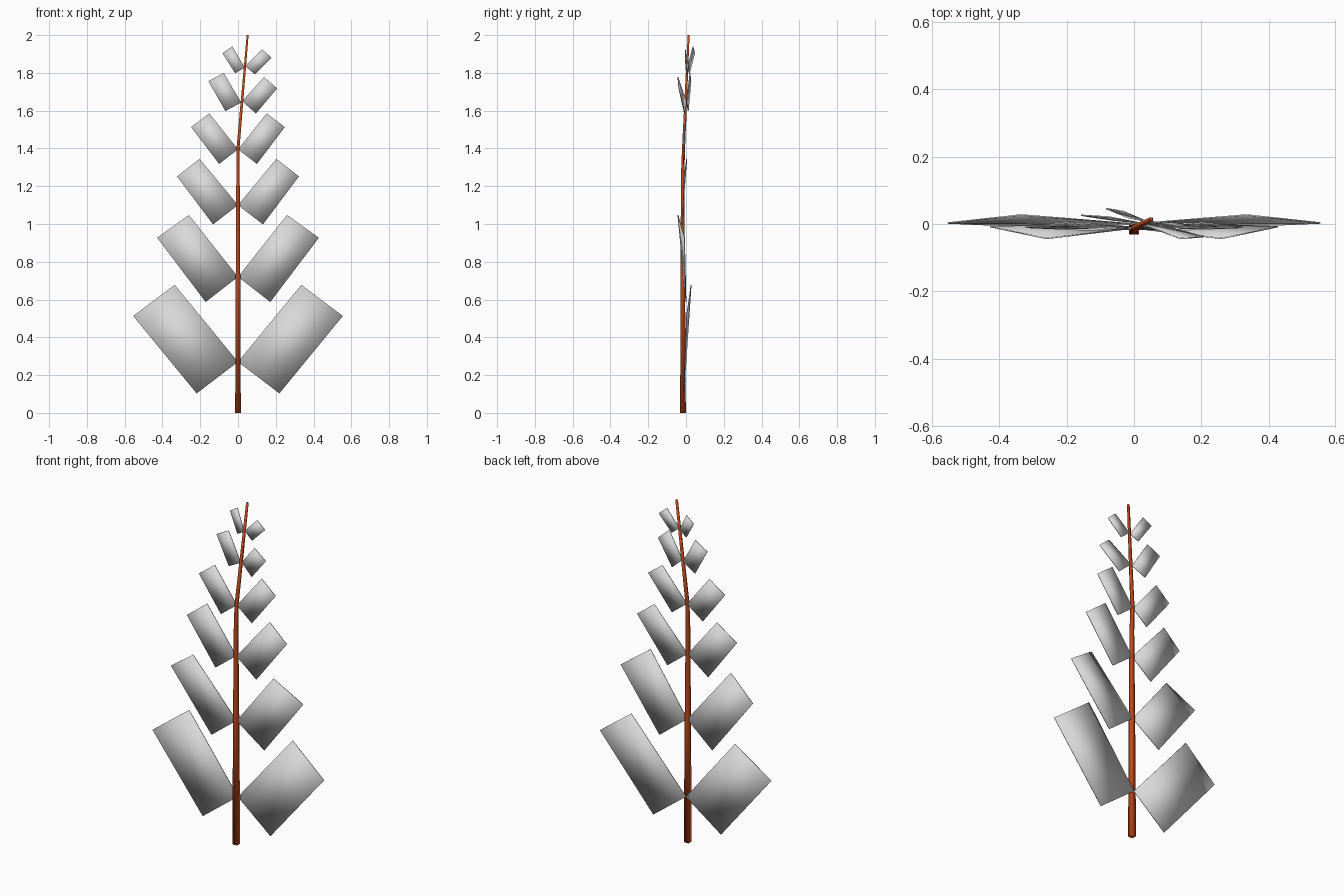
import bpy
import bmesh
from mathutils import Vector

cube = bpy.data.objects.get("Cube")
if cube:
    bpy.data.objects.remove(cube, do_unlink=True)


def make_material(name, rgb):
    mat = bpy.data.materials.new(name)
    mat.use_nodes = True
    mat.diffuse_color = (*rgb, 1)
    mat.node_tree.nodes["Principled BSDF"].inputs["Base Color"].default_value = (*rgb, 1)
    return mat


BARK = make_material("red_brown_bark", (0.52, 0.065, 0.01))
LEAF = make_material("pale_grey_leaf", (0.69, 0.69, 0.69))


def loft(rings, name, mat):
    """Skin a closed, smooth-shaded tube through rings of four points."""
    bm = bmesh.new()
    loops = [[bm.verts.new(p) for p in ring] for ring in rings]
    for low, high in zip(loops, loops[1:]):
        for i in range(4):
            j = (i + 1) % 4
            bm.faces.new((low[i], low[j], high[j], high[i]))
    bm.faces.new(loops[0])
    bm.faces.new(loops[-1])
    bmesh.ops.recalc_face_normals(bm, faces=bm.faces)
    for face in bm.faces:
        face.smooth = True
    mesh = bpy.data.meshes.new(name)
    bm.to_mesh(mesh)
    bm.free()
    mesh.materials.append(mat)
    bpy.context.collection.objects.link(bpy.data.objects.new(name, mesh))


def leaf(name, base, lower, tip, upper, side=1):
    """Thin rounded-shaded card; corners given for the +x side."""
    corners = [Vector((side * x, y, z)) for x, y, z in (base, lower, tip, upper)]
    half = Vector((0, 0.002, 0))
    loft([[c - half for c in corners], [c + half for c in corners]], name, LEAF)


# Square tapering stem that leans over near the top
path = [(0, -0.016, 0, 0.015), (0, -0.017, 0.72, 0.012), (0, -0.018, 1.25, 0.009),
        (0, -0.013, 1.4, 0.008), (0.051, 0.014, 2, 0.005)]
square = [(-1, -1), (1, -1), (1, 1), (-1, 1)]
loft([[(x + r * u, y + r * v, z) for u, v in square] for x, y, z, r in path],
     "stem", BARK)

# Four mirrored leaf pairs on the straight part: base, lower, tip, upper
pairs = [
    [(0, 0, 0.27), (0.219, -0.012, 0.103), (0.555, 0.003, 0.513), (0.335, 0.027, 0.678)],
    [(0, -0.012, 0.72), (0.171, 0, 0.587), (0.428, -0.008, 0.927), (0.26, -0.043, 1.048)],
    [(0, -0.015, 1.1), (0.132, -0.018, 0.998), (0.323, -0.01, 1.252), (0.203, 0.004, 1.345)],
    [(0, -0.01, 1.395), (0.1, -0.014, 1.318), (0.248, -0.006, 1.513), (0.152, 0.002, 1.586)],
]
for n, corners in enumerate(pairs, 1):
    leaf(f"left_leaf_{n}", *corners)
    leaf(f"right_leaf_{n}", *corners, side=-1)

# Twisted leaf pairs on the leaning top
leaf("left_leaf_5", (0.022, 0, 1.65), (0.095, -0.008, 1.585), (0.207, -0.038, 1.718), (0.138, -0.043, 1.778))
leaf("right_leaf_5", (-0.017, 0.003, 1.643), (0.067, 0.012, 1.598), (0.157, 0.026, 1.756), (0.075, 0.021, 1.8), side=-1)
leaf("left_leaf_6", (0.038, 0.008, 1.835), (0.09, 0.002, 1.792), (0.178, -0.004, 1.88), (0.127, -0.004, 1.925))
leaf("right_leaf_6", (-0.036, 0.008, 1.829), (0.015, 0.018, 1.798), (0.083, 0.046, 1.905), (0.03, 0.037, 1.94), side=-1)
